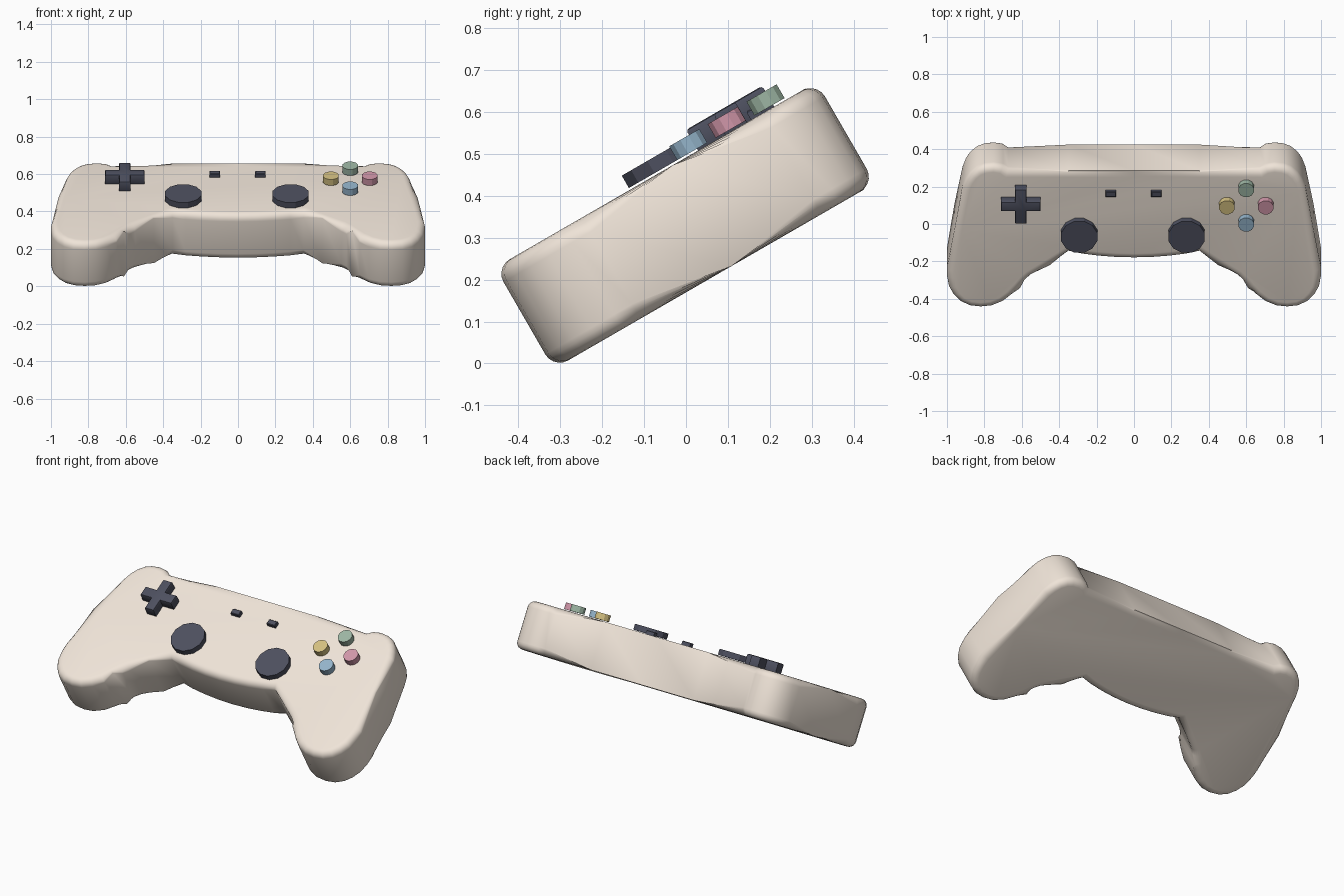
import bpy, bmesh, math
from mathutils import Matrix

if "Cube" in bpy.data.objects:
    bpy.data.objects.remove(bpy.data.objects["Cube"])

TILT = Matrix.Rotation(math.radians(30), 4, 'X')   # the pad leans back 30 degrees
FACE = 0.431                                       # height where buttons start


def material(name, rgb):
    m = bpy.data.materials.new(name)
    m.diffuse_color = (*rgb, 1)
    m.use_nodes = True
    m.node_tree.nodes["Principled BSDF"].inputs["Base Color"].default_value = m.diffuse_color
    return m


CREAM = material("cream", (0.87, 0.78, 0.69))
DARK = material("dark", (0.075, 0.08, 0.115))


def add_object(name, bm, mat, angle):
    bmesh.ops.recalc_face_normals(bm, faces=bm.faces)
    me = bpy.data.meshes.new(name)
    bm.to_mesh(me)
    bm.free()
    me.materials.append(mat)
    ob = bpy.data.objects.new(name, me)
    bpy.context.collection.objects.link(ob)
    ob.matrix_world = TILT
    bpy.ops.object.select_all(action='DESELECT')
    ob.select_set(True)
    bpy.context.view_layer.objects.active = ob
    bpy.ops.object.shade_smooth_by_angle(angle=math.radians(angle))
    return ob


def prism(points, z0, z1):
    bm = bmesh.new()
    base = bm.faces.new([bm.verts.new((x, y, z0)) for x, y in points])
    top = bmesh.ops.extrude_face_region(bm, geom=[base], use_keep_orig=True)["geom"]
    for v in top:
        if isinstance(v, bmesh.types.BMVert):
            v.co.z = z1
    return bm


def bevel_rims(bm, width, segments):
    rims = [e for e in bm.edges if abs(e.verts[0].co.z - e.verts[1].co.z) < 1e-5]
    bmesh.ops.bevel(bm, geom=rims, offset=width, segments=segments, profile=0.5,
                    affect='EDGES', clamp_overlap=False)


def button(name, x, y, r, height, mat, sides):
    pts = [(x + r * math.cos(2 * math.pi * (i + .5) / sides),
            y + r * math.sin(2 * math.pi * (i + .5) / sides)) for i in range(sides)]
    add_object(name, prism(pts, FACE, FACE + height), mat, 20)


# Body: half outline from back centre round the grip to front centre
half = [(0, .575), (.35, .575), (.672, .575), (.70, .597), (.75, .606), (.80, .600),
        (.84, .583), (.875, .55), (.90, .51), (.917, .46), (.96, .21), (1.0, -.04),
        (1.0, -.09), (.99, -.155), (.965, -.205), (.93, -.245), (.88, -.272),
        (.82, -.28), (.76, -.273), (.70, -.245), (.65, -.20), (.61, -.15),
        (.58, -.11), (.55, -.08), (.45, -.008), (.35, .064), (.28, .047),
        (.19, .034), (.10, .026), (0, .023)]
outline = half + [(-x, y) for x, y in reversed(half[1:-1])]
body = prism(outline, .147, .426)
bevel_rims(body, .04, 5)
add_object("body", body, CREAM, 50)

# Directional cross
cx, cy, a, b = -.605, .384, .105, .03
quarter = [(a, -b), (a, b), (b, b)]
cross = []
for k in range(4):
    c, s = round(math.cos(k * math.pi / 2)), round(math.sin(k * math.pi / 2))
    cross += [(cx + x * c - y * s, cy + x * s + y * c) for x, y in quarter]
pad = prism(cross, .42, .483)
bevel_rims(pad, .008, 2)
add_object("direction_pad", pad, DARK, 35)

# Thumb sticks and small centre buttons
for side, sx, bx in (("left", -.293, -.124), ("right", .281, .12)):
    button(side + "_thumb_stick", sx, .188, .1, .034, DARK, 12)
    w, h = .028, .016
    small = prism([(bx - w, .441 - h), (bx + w, .441 - h), (bx + w, .441 + h),
                   (bx - w, .441 + h)], .42, .449)
    bevel_rims(small, .003, 1)
    add_object(side + "_small_button", small, DARK, 20)

# Four coloured action buttons
for name, x, y, rgb in (("green", .6, .479, (.34, .47, .37)),
                        ("blue", .6, .266, (.30, .46, .60)),
                        ("yellow", .497, .372, (.66, .53, .22)),
                        ("pink", .704, .372, (.64, .31, .40))):
    button(name + "_button", x, y, .043, .038, material(name, rgb), 12)
